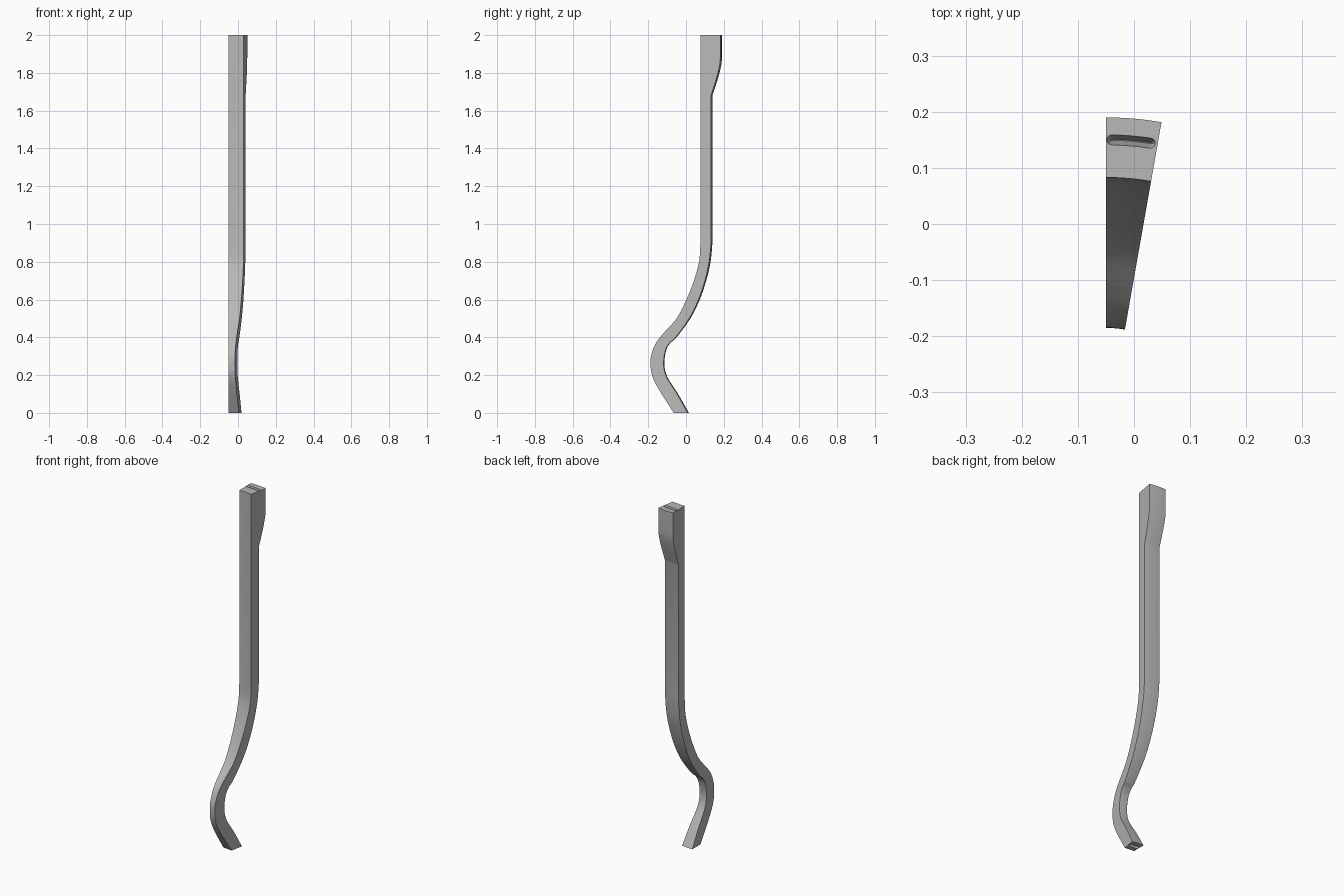
import bpy, bmesh, math

default = bpy.data.objects.get("Cube")
if default:
    bpy.data.objects.remove(default, do_unlink=True)

AXIS_X, AXIS_Y = -0.05, -0.38   # centre of the ring this segment belongs to
SWEEP = 10.0                    # degrees
STEPS = 5

grey = bpy.data.materials.new("plain grey")
grey.use_nodes = True
colour = (0.48, 0.48, 0.48, 1)
grey.diffuse_color = colour
grey.node_tree.nodes["Principled BSDF"].inputs["Base Color"].default_value = colour


def place(r, deg, z):
    a = math.radians(deg)
    return (AXIS_X + r * math.sin(a), AXIS_Y + r * math.cos(a), z)


def smooth(pts, steps=5):
    """Smooth curve through the given (radius, height) points."""
    out = []
    for i in range(len(pts) - 1):
        p0, p1 = pts[max(i - 1, 0)], pts[i]
        p2, p3 = pts[i + 1], pts[min(i + 2, len(pts) - 1)]
        for k in range(steps):
            t = k / steps
            out.append(tuple(
                0.5 * (2 * b + (c - a) * t + (2 * a - 5 * b + 4 * c - d) * t ** 2
                       + (3 * b - a - 3 * c + d) * t ** 3)
                for a, b, c, d in zip(p0, p1, p2, p3)))
    return out + [pts[-1]]


def make_object(name, bm):
    bmesh.ops.recalc_face_normals(bm, faces=bm.faces[:])
    mesh = bpy.data.meshes.new(name)
    bm.to_mesh(mesh)
    bm.free()
    mesh.materials.append(grey)
    obj = bpy.data.objects.new(name, mesh)
    bpy.context.collection.objects.link(obj)
    return obj


def loft(rings, name):
    """Closed skin over rings of equal length, capped at both ends."""
    bm = bmesh.new()
    rows = [[bm.verts.new(p) for p in ring] for ring in rings]
    n = len(rows[0])
    for a, b in zip(rows, rows[1:]):
        for i in range(n):
            j = (i + 1) % n
            bm.faces.new((a[i], a[j], b[j], b[i]))
    bm.faces.new(rows[0])
    bm.faces.new(rows[-1])
    return make_object(name, bm)


# Inner face from top to foot
inner = [(0.463, 2.0)] + smooth([
    (0.463, 0.89), (0.456, 0.8), (0.428, 0.7), (0.388, 0.6), (0.335, 0.5),
    (0.263, 0.42), (0.224, 0.37), (0.200, 0.31), (0.195, 0.26),
    (0.203, 0.2), (0.236, 0.13), (0.32, 0.0)])
# Outer face from foot to the neck, then the thicker head
outer = smooth([
    (0.395, 0.0), (0.338, 0.1), (0.305, 0.15), (0.277, 0.2), (0.265, 0.26),
    (0.275, 0.33), (0.297, 0.37), (0.33, 0.4), (0.403, 0.5), (0.453, 0.6),
    (0.487, 0.7), (0.51, 0.8), (0.52, 0.9)])
head = smooth([(0.52, 1.68), (0.53, 1.71), (0.546, 1.76), (0.56, 1.81),
               (0.568, 1.85), (0.57, 1.88)]) + [(0.57, 2.0)]
profile = inner + outer + head
stave = loft([[place(r, SWEEP * s / STEPS, z) for r, z in profile]
              for s in range(STEPS + 1)], "curved_stave")


def slot_ring(r, half, scale, z):
    """Rounded slot outline that follows the ring curve."""
    end = math.degrees(half / r) + 0.15
    lo, hi = end, SWEEP - end - 0.3
    pts = []
    for k in range(7):
        a = math.pi * k / 6
        pts.append((r + half * scale * math.cos(a),
                    hi + math.degrees(half * scale / r) * math.sin(a)))
    for k in range(1, 4):
        pts.append((r - half * scale, hi + (lo - hi) * k / 4))
    for k in range(7):
        a = math.pi * (1 + k / 6)
        pts.append((r + half * scale * math.cos(a),
                    lo + math.degrees(half * scale / r) * math.sin(a)))
    for k in range(1, 4):
        pts.append((r + half * scale, lo + (hi - lo) * k / 4))
    return [place(rr, deg, z) for rr, deg in pts]


# Tapered joining slots in the top and the foot
for name, r, z, inward in (("top_slot", 0.53, 2.0, -1), ("foot_slot", 0.357, 0.0, 1)):
    cutter = loft([slot_ring(r, 0.009, 1.0, z - inward * 0.02),
                   slot_ring(r, 0.009, 1.0, z),
                   slot_ring(r, 0.009, 0.08, z + inward * 0.04)], name + "_cutter")
    cutter.hide_render = True
    mod = stave.modifiers.new(name, "BOOLEAN")
    mod.operation = "DIFFERENCE"
    mod.solver = "EXACT"
    mod.object = cutter
    bpy.context.view_layer.objects.active = stave
    bpy.ops.object.modifier_apply(modifier=name)
    bpy.data.objects.remove(cutter, do_unlink=True)

# Smooth curved faces, sharp corners
bpy.ops.object.select_all(action="DESELECT")
stave.select_set(True)
bpy.context.view_layer.objects.active = stave
bpy.ops.object.shade_smooth_by_angle(angle=math.radians(30))
